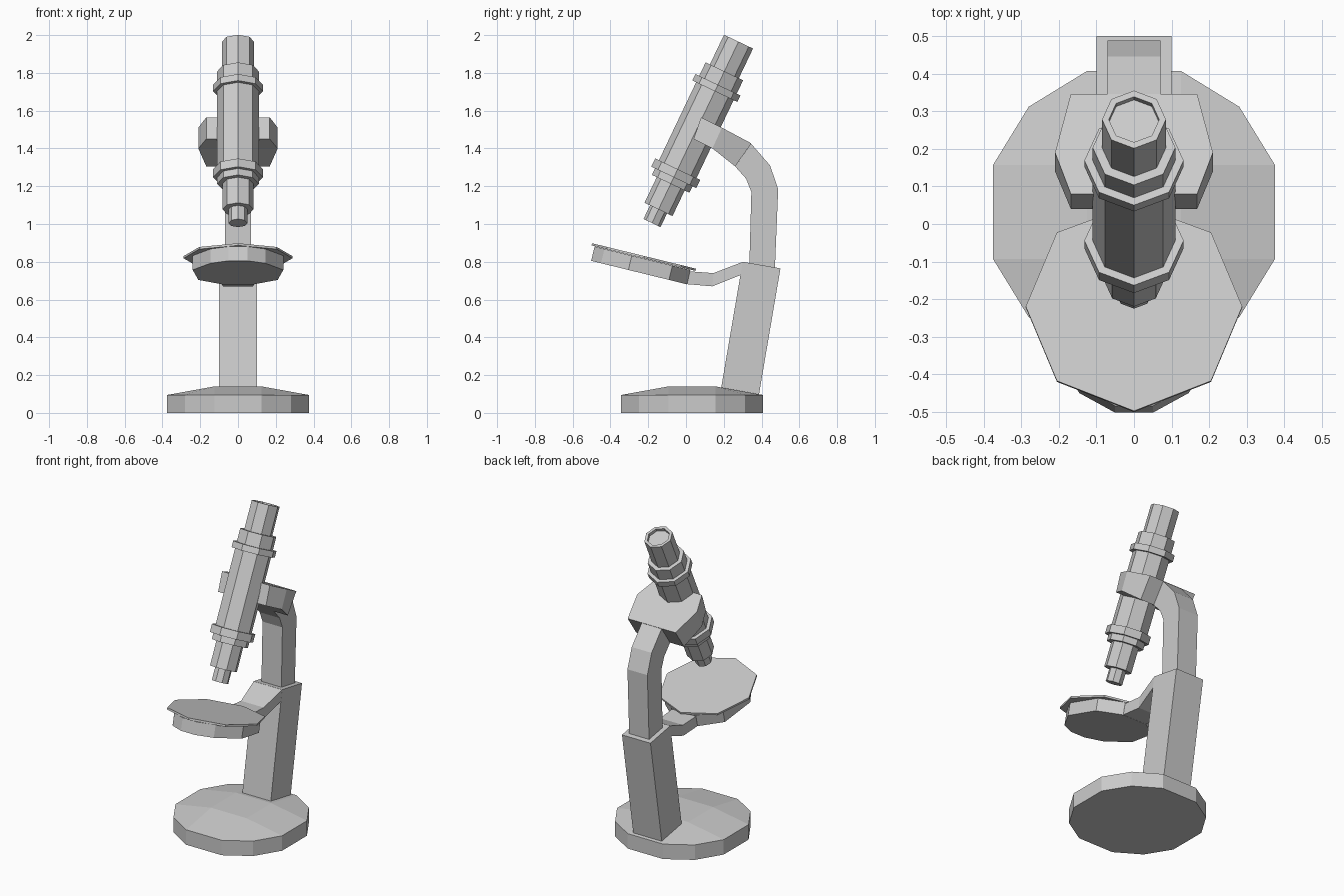
import bpy, bmesh, math
from mathutils import Matrix, Vector

if "Cube" in bpy.data.objects:
    bpy.data.objects.remove(bpy.data.objects["Cube"])


def finish(name, bm):
    bmesh.ops.recalc_face_normals(bm, faces=bm.faces)
    me = bpy.data.meshes.new(name)
    bm.to_mesh(me)
    bm.free()
    ob = bpy.data.objects.new(name, me)
    bpy.context.collection.objects.link(ob)
    return ob


def loft(name, rings):
    """Skin closed rings of equal length and cap both ends."""
    bm = bmesh.new()
    vs = [[bm.verts.new(p) for p in r] for r in rings]
    n = len(vs[0])
    for a, b in zip(vs, vs[1:]):
        for i in range(n):
            j = (i + 1) % n
            bm.faces.new((a[i], a[j], b[j], b[i]))
    bm.faces.new(vs[0])
    bm.faces.new(vs[-1])
    return finish(name, bm)


def side_prism(name, profile, hw):
    """Extrude a (y, z) side profile across x."""
    return loft(name, [[(x, y, z) for y, z in profile] for x in (-hw, hw)])


def mirrored(half):
    """Close a right-hand (x, y) outline by mirroring it in x."""
    return half + [(-x, y) for x, y in reversed(half) if x > 0]


# Base: twelve-sided foot whose top is a 3 x 3 grid with a raised middle
bm = bmesh.new()
grid = {}
for i in range(4):
    for j in range(4):
        ox, oy = i in (0, 3), j in (0, 3)
        x = (0.28 if oy else 0.375) if ox else 0.125
        y = (0.28 if ox else 0.375) if oy else 0.125
        z = 0.095 if ox or oy else 0.14
        grid[i, j] = bm.verts.new((x if i > 1 else -x, 0.032 + (y if j > 1 else -y), z))
for i in range(3):
    for j in range(3):
        bm.faces.new([grid[k] for k in ((i, j), (i + 1, j), (i + 1, j + 1), (i, j + 1))])
rim = [(0, 0), (1, 0), (2, 0), (3, 0), (3, 1), (3, 2), (3, 3), (2, 3), (1, 3), (0, 3), (0, 2), (0, 1)]
low = [bm.verts.new((grid[k].co.x, grid[k].co.y, 0)) for k in rim]
for i in range(12):
    j = (i + 1) % 12
    bm.faces.new((low[i], low[j], grid[rim[j]], grid[rim[i]]))
bm.faces.new(low)
finish("base", bm)

# Leaning pillar and the curved limb rising from it
side_prism("pillar", [(0.185, 0.125), (0.385, 0.09), (0.5, 0.765), (0.30, 0.80)], 0.1)
side_prism("curved_limb", [(0.335, 0.77), (0.47, 0.75), (0.488, 1.185), (0.445, 1.31),
                           (0.345, 1.425), (0.26, 1.305), (0.318, 1.24), (0.346, 1.17)], 0.07)

# Bracket that grips the tube: widest in the middle
loft("tube_bracket", [[(-w, *t), (w, *t), (w, *b), (-w, *b)] for w, t, b in (
    (0.168, (0.08, 1.565), (0.04, 1.45)),
    (0.21, (0.19, 1.51), (0.14, 1.40)),
    (0.168, (0.346, 1.427), (0.26, 1.305)))])

# Arm carrying the stage
loft("stage_arm", [[(-w, y, t), (w, y, t), (w, y2, b), (-w, y2, b)] for w, y, t, y2, b in (
    (0.1, 0.302, 0.80, 0.29, 0.73),
    (0.08, 0.145, 0.74, 0.14, 0.67),
    (0.085, 0.01, 0.75, 0.0, 0.682))])

# Tilted stage block and the thin plate on it
slope = -0.245
up = Vector((0, 0.23, 0.97))


def tilted(name, outline, z0, thick):
    ring = [Vector((x, y, z0 + slope * y)) for x, y in outline]
    return loft(name, [ring, [p + up * thick for p in ring]])


tilted("stage_block", mirrored([(0.05, -0.502), (0.145, -0.45), (0.24, -0.305),
                                (0.21, -0.09), (0.085, 0.005)]), 0.682, 0.078)
tilted("stage_plate", mirrored([(0, -0.5), (0.205, -0.42), (0.288, -0.222),
                                (0.205, -0.025), (0, 0.05)]), 0.764, 0.012)

# Eight-sided optical tube: turned profile of (radius, distance along axis)
profile = [(0.05, 0), (0.05, 0.08), (0.082, 0.08), (0.082, 0.23), (0.11, 0.23), (0.11, 0.268),
           (0.132, 0.268), (0.132, 0.316), (0.11, 0.316), (0.11, 0.773), (0.132, 0.773),
           (0.132, 0.811), (0.11, 0.811), (0.11, 0.89), (0.085, 0.89), (0.085, 1.064),
           (0.067, 1.064), (0.067, 1.045)]
lean = Matrix.Translation((0, -0.18, 1.005)) @ Matrix.Rotation(math.radians(-25.5), 4, 'X')
loft("optical_tube", [[lean @ Vector((r * math.cos(k * math.pi / 4), r * math.sin(k * math.pi / 4), t))
                       for k in range(8)] for r, t in profile])
